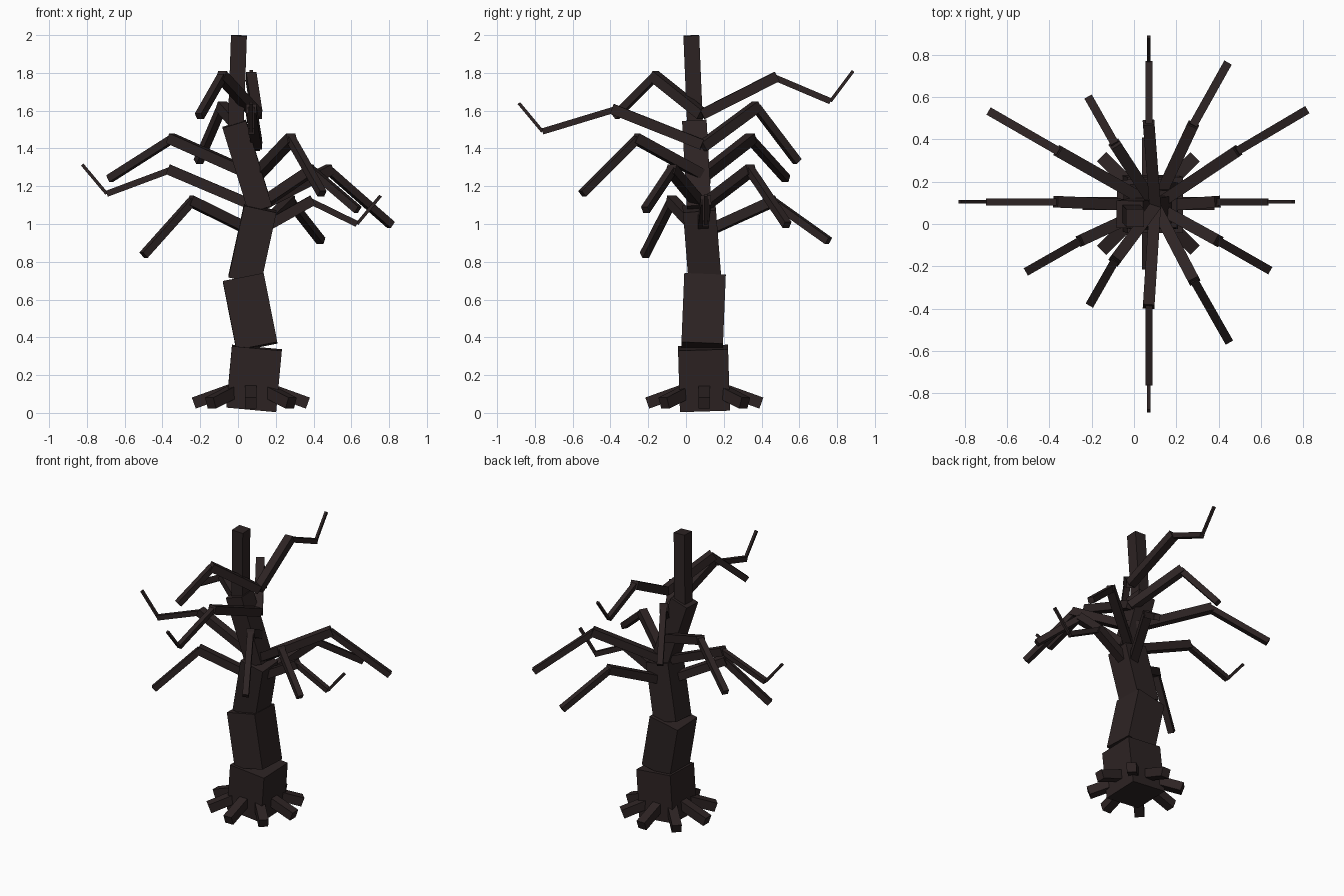
import bpy
import math
from mathutils import Vector, Matrix

if "Cube" in bpy.data.objects:
    bpy.data.objects.remove(bpy.data.objects["Cube"], do_unlink=True)

bark = bpy.data.materials.new("dark_bark")
bark.use_nodes = True
colour = (0.026, 0.017, 0.017, 1)
bark.diffuse_color = colour
bark.node_tree.nodes["Principled BSDF"].inputs["Base Color"].default_value = colour


def beam(name, start, end, width, side):
    """Square beam between two points, with one pair of faces turned to side."""
    start, end = Vector(start), Vector(end)
    axis = (end - start).normalized()
    across = (side - axis * side.dot(axis)).normalized()
    turn = Matrix((across, axis.cross(across), axis)).transposed().to_4x4()
    bpy.ops.mesh.primitive_cube_add(size=1)
    obj = bpy.context.object
    obj.name = name
    size = Matrix.Diagonal((width, width, (end - start).length, 1))
    obj.data.transform(turn @ size)
    obj.location = (start + end) / 2
    obj.data.materials.append(bark)


# Crooked trunk: start, end, width
trunk = [
    ((0.07, 0.10, 0.02), (0.10, 0.09, 0.345), 0.265),
    ((0.10, 0.085, 0.35), (0.028, 0.10, 0.715), 0.22),
    ((0.035, 0.10, 0.705), (0.118, 0.07, 1.085), 0.175),
    ((0.118, 0.07, 1.08), (-0.02, 0.045, 1.53), 0.13),
    ((-0.012, 0.048, 1.52), (0.005, 0.028, 1.998), 0.084),
]
for i, (start, end, width) in enumerate(trunk):
    beam(f"trunk_{i + 1}", start, end, width, Vector((1, 0, 0)))

# Ring of eight short roots
for i in range(8):
    a = i * math.tau / 8
    out = Vector((math.cos(a), math.sin(a), 0))
    hub = Vector((0.068, 0.097, 0))
    beam(f"root_{i + 1}", hub + out * 0.08 + Vector((0, 0, 0.132)),
         hub + out * 0.302 + Vector((0, 0, 0.052)), 0.062,
         Vector((-out.y, out.x, 0)))

# Branches: height at the trunk, then elbows and tip
branches = [
    (1.58, (0.07, 0.47, 1.775), (0.07, 0.765, 1.65), (0.07, 0.885, 1.81)),
    (0.95, (0.275, 0.46, 1.12), (0.44, 0.755, 0.91)),
    (1.09, (0.48, 0.34, 1.285), (0.81, 0.535, 0.995)),
    (0.96, (0.385, 0.105, 1.12), (0.63, 0.105, 1.0), (0.755, 0.105, 1.15)),
    (1.09, (0.39, -0.075, 1.285), (0.635, -0.215, 1.075)),
    (1.26, (0.28, -0.26, 1.45), (0.445, -0.55, 1.16)),
    (1.42, (0.07, -0.38, 1.605), (0.07, -0.76, 1.49), (0.07, -0.885, 1.64)),
    (1.58, (-0.085, -0.165, 1.78), (-0.205, -0.375, 1.57)),
    (0.95, (-0.245, -0.075, 1.12), (-0.5, -0.22, 0.835)),
    (1.09, (-0.36, 0.105, 1.285), (-0.695, 0.105, 1.16), (-0.825, 0.105, 1.315)),
    (1.25, (-0.35, 0.34, 1.45), (-0.68, 0.53, 1.24)),
    (1.41, (-0.085, 0.37, 1.62), (-0.21, 0.59, 1.33)),
]
for i, (height, *joints) in enumerate(branches):
    path = [Vector((0.10, 0.085, height))] + [Vector(p) for p in joints]
    widths = (0.055, 0.04) if len(joints) == 2 else (0.055, 0.033, 0.017)
    for j, width in enumerate(widths):
        run = path[j + 1] - path[j]
        # Overlap the joints a little
        lap = run.normalized() * 0.012 if j == 0 else Vector()
        beam(f"branch_{i + 1}_part_{j + 1}", path[j], path[j + 1] + lap,
             width, run.cross(Vector((0, 0, 1))))
